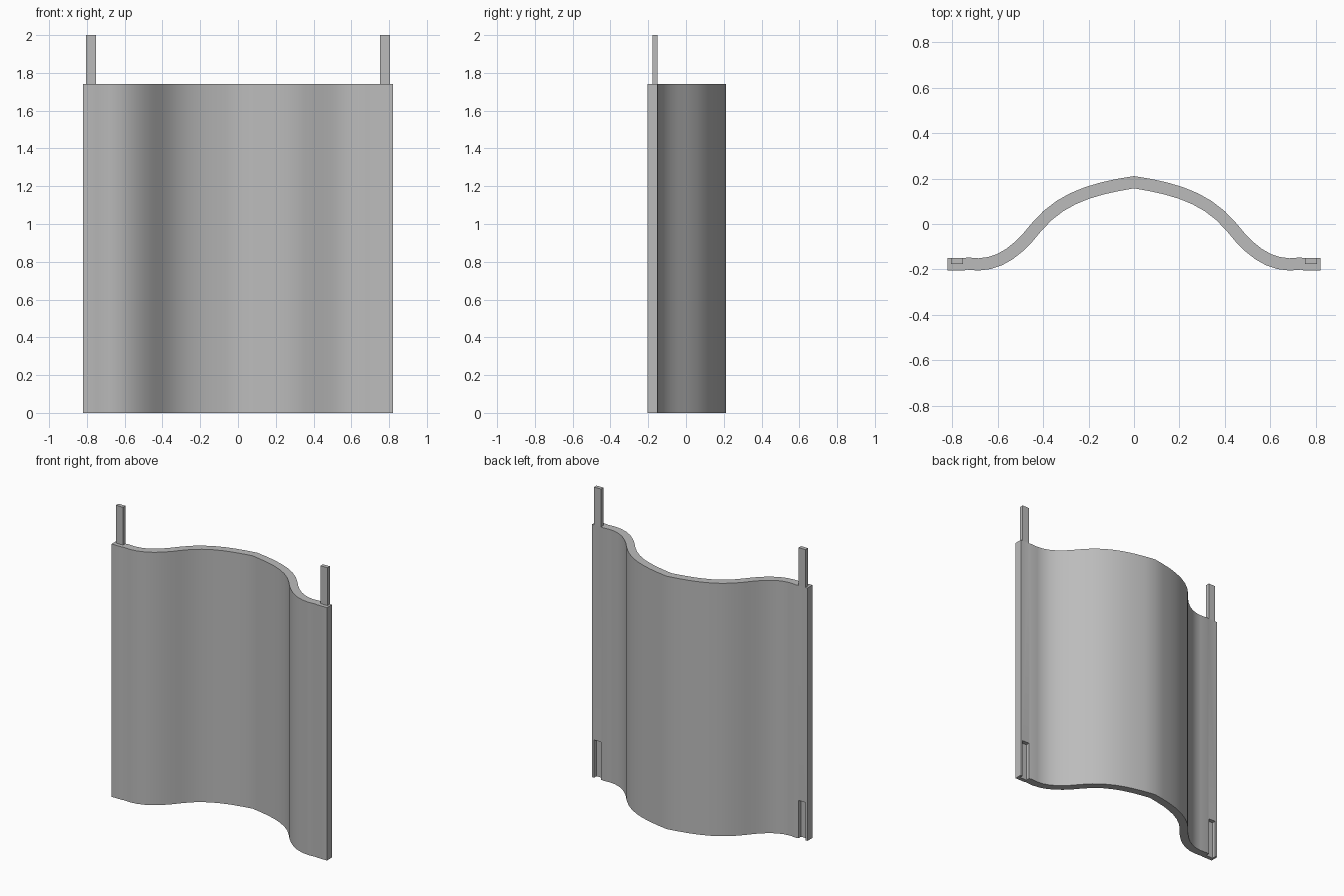
import bpy
import bmesh
import math
from mathutils import Vector
from mathutils.geometry import interpolate_bezier

if "Cube" in bpy.data.objects:
    bpy.data.objects.remove(bpy.data.objects["Cube"], do_unlink=True)

HEIGHT = 1.74      # panel height
TAB = 0.26         # tab and slot length
HALF = 0.027       # half the panel thickness

grey = bpy.data.materials.new("plain grey")
grey.use_nodes = True
grey.diffuse_color = (0.5, 0.5, 0.5, 1)
grey.node_tree.nodes["Principled BSDF"].inputs["Base Color"].default_value = (0.5, 0.5, 0.5, 1)


def make_object(name, bm):
    bmesh.ops.recalc_face_normals(bm, faces=bm.faces)
    mesh = bpy.data.meshes.new(name)
    bm.to_mesh(mesh)
    bm.free()
    mesh.materials.append(grey)
    obj = bpy.data.objects.new(name, mesh)
    bpy.context.collection.objects.link(obj)
    return obj


def box(name, low, high):
    bm = bmesh.new()
    bmesh.ops.create_cube(bm, size=1)
    for v in bm.verts:
        v.co = [high[i] if v.co[i] > 0 else low[i] for i in range(3)]
    return make_object(name, bm)


def bezier(*points):
    return interpolate_bezier(*[Vector(p).to_3d() for p in points], 8)


# Centre line of the half wave, from the ridge to the flat edge strip
half = bezier((0, 0.184), (0.17, 0.157), (0.32, 0.12), (0.43, -0.015))
half += bezier((0.43, -0.015), (0.52, -0.13), (0.61, -0.195), (0.735, -0.174))[1:]
half += [Vector((0.745, -0.177, 0)), Vector((0.82, -0.177, 0))]
line = [Vector((-p.x, p.y, 0)) for p in reversed(half[1:])] + half

# Offset the centre line to both sides
front, back = [], []
for i, p in enumerate(line):
    along = line[min(i + 1, len(line) - 1)] - line[max(i - 1, 0)]
    if i in (0, len(line) - 1):
        along = Vector((1, 0, 0))
    normal = Vector((-along.y, along.x, 0)).normalized() * HALF
    front.append(p - normal)
    back.append(p + normal)

# Wavy panel
bm = bmesh.new()
outline = bm.faces.new([bm.verts.new(p) for p in front + back[::-1]])
top = bmesh.ops.extrude_face_region(bm, geom=[outline])["geom"]
bmesh.ops.translate(bm, vec=(0, 0, HEIGHT),
                    verts=[g for g in top if isinstance(g, bmesh.types.BMVert)])
panel = make_object("wavy_panel", bm)

# Tabs on top and matching slots at the bottom of the back face
for side, x0, x1 in (("left", 0.752, 0.805), ("right", -0.805, -0.752)):
    box(side + "_tab", (x0, -0.177, HEIGHT), (x1, -0.15, HEIGHT + TAB))
    cutter = box(side + "_slot_cutter", (x0, -0.177, -0.1), (x1, -0.1, TAB))
    cutter.hide_render = True
    cut = panel.modifiers.new(side + "_slot", "BOOLEAN")
    cut.operation = "DIFFERENCE"
    cut.solver = "EXACT"
    cut.object = cutter
    bpy.context.view_layer.objects.active = panel
    bpy.ops.object.modifier_apply(modifier=cut.name)
    bpy.data.objects.remove(cutter, do_unlink=True)

# Smooth the wave, keep the corners sharp
bpy.ops.object.select_all(action="DESELECT")
panel.select_set(True)
bpy.context.view_layer.objects.active = panel
bpy.ops.object.shade_smooth_by_angle(angle=math.radians(30))
